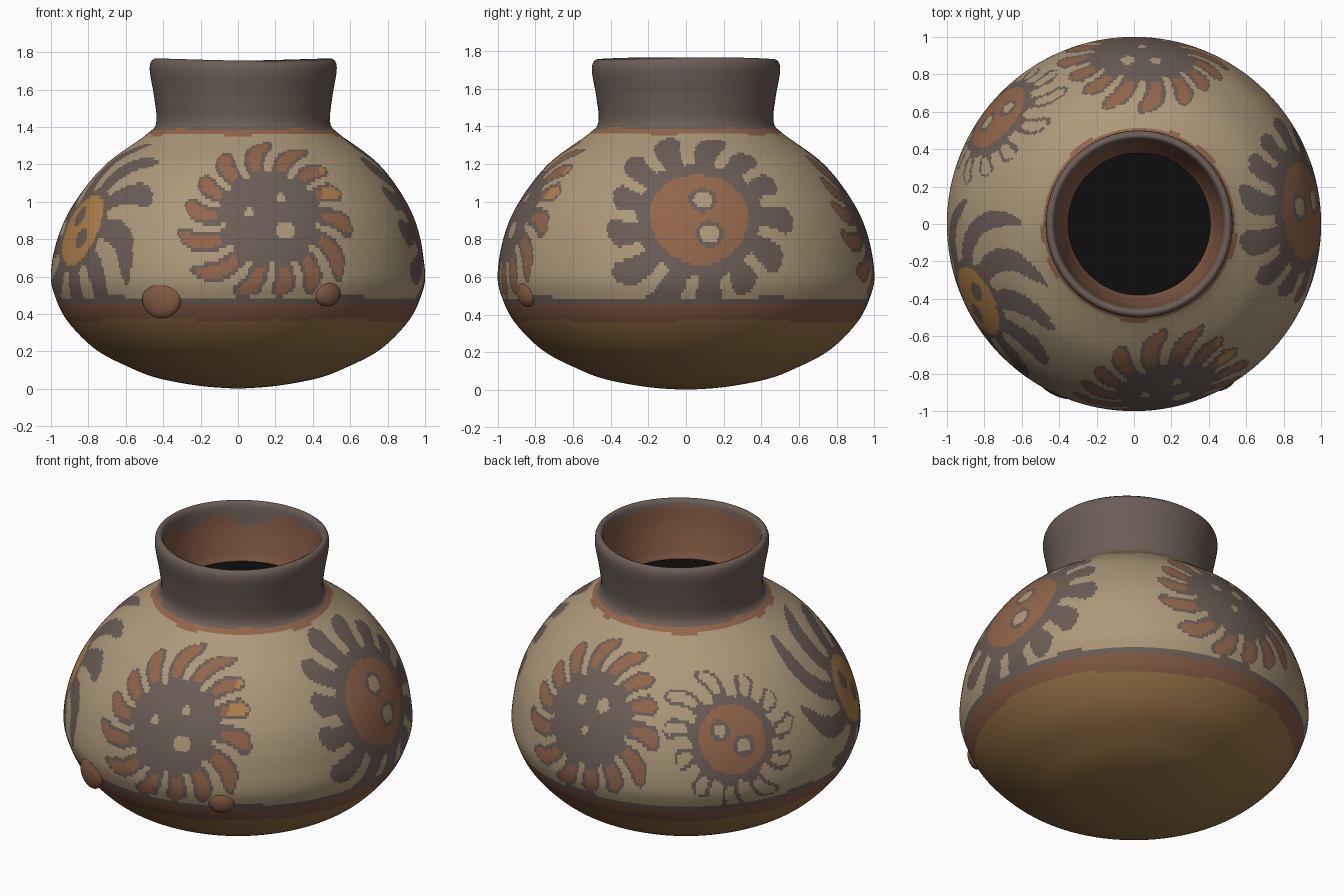
import bpy
import math
from mathutils import Vector

if "Cube" in bpy.data.objects:
    bpy.data.objects.remove(bpy.data.objects["Cube"], do_unlink=True)

# Flat clay and paint colours
COLOURS = {
    "cream_slip": (.42, .32, .195),
    "dark_paint": (.15, .11, .094),
    "terracotta_paint": (.29, .133, .07),
    "ochre_base": (.30, .165, .062),
    "orange_paint": (.44, .22, .07),
    "brown_clay": (.225, .1, .056),
    "black_opening": (.004, .004, .004),
}
CREAM, DARK, TERRA, OCHRE, ORANGE, BROWN, BLACK = range(len(COLOURS))
materials = []
for name, rgb in COLOURS.items():
    mat = bpy.data.materials.new(name)
    mat.use_nodes = True
    mat.diffuse_color = (*rgb, 1)
    bsdf = mat.node_tree.nodes["Principled BSDF"]
    bsdf.inputs["Base Color"].default_value = (*rgb, 1)
    bsdf.inputs["Roughness"].default_value = .8
    materials.append(mat)

# Pot profile (radius, height): round base, shoulder, flared neck, inner neck
PROFILE = [(0, 0), (.2, .015), (.42, .055), (.57, .11), (.76, .21), (.91, .36),
           (.98, .5), (1, .62), (.965, .82), (.885, 1), (.73, 1.2), (.51, 1.365),
           (.465, 1.425), (.475, 1.55), (.5, 1.7), (.485, 1.755), (.455, 1.74),
           (.435, 1.6), (.4, 1.46), (.38, 1.41)]
SEGMENTS = 480
STEP = .018


def resample(points):
    """Catmull-Rom curve through the points, cut at equal steps of length."""
    pts = [Vector(p) for p in points]
    pts = [2 * pts[0] - pts[1]] + pts + [2 * pts[-1] - pts[-2]]
    fine = []
    for a, b, c, d in zip(pts, pts[1:], pts[2:], pts[3:]):
        for k in range(40):
            t = k / 40
            fine.append(.5 * (2 * b + (c - a) * t + (2 * a - 5 * b + 4 * c - d) * t * t
                              + (3 * b - a - 3 * c + d) * t ** 3))
    fine.append(pts[-2])
    out, travelled = [], 0
    for a, b in zip(fine, fine[1:]):
        travelled += (b - a).length
        if travelled >= STEP:
            out.append(b)
            travelled -= STEP
    return out + [fine[-1]]


rings = resample(PROFILE)
top_ring = max(range(len(rings)), key=lambda i: rings[i].y)


def arc_at(z):
    return STEP * min(range(top_ring), key=lambda i: abs(rings[i].y - z))


def neck_shift(z):
    return .028 * min(1, max(0, (z - .7) / .6))


class Sun:
    """Painted sun face: body disc, hooked petals, face disc and eyes."""

    def __init__(self, azimuth, z, petals, body, reach, width, twist, fill,
                 face=0, face_colour=TERRA, eyes=(), eye_colour=CREAM, accent=False):
        self.azimuth, self.s = math.radians(azimuth), arc_at(z)
        self.petals, self.body, self.reach = petals, body, reach
        self.width, self.twist, self.fill = width, twist, fill
        self.face, self.face_colour = face, face_colour
        self.eyes, self.eye_colour, self.accent = eyes, eye_colour, accent

    def colour(self, angle, s, r):
        d = (angle - self.azimuth + math.pi) % math.tau - math.pi
        x, y = d * r, s - self.s
        rad = math.hypot(x, y)
        if rad > self.reach * 1.1:
            return None
        for ex, ey, er in self.eyes:
            gap = math.hypot(x - ex, y - ey) - er
            if gap < 0:
                return self.eye_colour
            if gap < .025:
                return DARK
        if rad < self.face:
            return self.face_colour
        if rad < self.body + .012 * math.sin(9 * math.atan2(y, x)):
            return DARK
        # Petals: clubs that widen outwards and bend at the tip
        cell = math.tau / self.petals
        turn = math.atan2(y, x) + self.twist * (rad - self.body) ** 2
        index = math.floor((turn + cell / 2) / cell) % self.petals
        across = abs((turn + cell / 2) % cell - cell / 2) * rad
        tip = self.reach * (.95 + .09 * math.sin(index * 5))
        t = (rad - self.body) / (tip - self.body)
        if t > 1:
            return None
        half = self.width * (.7 + .5 * t) * math.sqrt(min(1, (1 - t) * 4))
        if across > half:
            return None
        if t > .12 and across < half - .024 and t < .93:
            if self.accent and x > .3 and .05 < y < .35:
                return ORANGE
            return self.fill
        return DARK


SUNS = [
    Sun(-79.5, .93, 14, .27, .52, .064, 4, TERRA, accent=True,
        eyes=[(.075, -.08, .05), (.055, .11, .027), (-.12, .02, .027)]),
    Sun(4.5, .93, 13, .34, .57, .075, 2, DARK, face=.265,
        eyes=[(.02, .1, .05), (.05, -.1, .05)]),
    Sun(88, .93, 14, .27, .5, .064, 4, TERRA,
        eyes=[(.08, .1, .04), (-.07, .1, .03), (0, -.06, .025)]),
    Sun(142, .88, 11, .25, .43, .058, -5, CREAM, face=.2,
        eyes=[(-.07, .06, .035), (.06, -.04, .04)]),
    Sun(206, .87, 9, .24, .6, .08, 5, DARK, face=.2, face_colour=ORANGE,
        eyes=[(-.05, .07, .03), (.06, -.05, .03)], eye_colour=DARK),
]


def paint(i, angle):
    """Colour of the pot wall at a ring and an angle."""
    r, z = rings[i]
    wobble = .008 * math.sin(5 * angle) + .005 * math.sin(13 * angle + 1)
    if i >= top_ring:
        patch = .07 * max(0, math.cos(angle - 2.4)) * (1 + math.sin(7 * angle) / 2)
        return DARK if z > 1.725 - patch + wobble else BROWN
    if z < .36 + wobble:
        return OCHRE
    if z < .445 + wobble / 2:
        return BROWN
    if z < .48 + wobble / 2:
        return DARK
    if z > 1.38 + wobble / 2:
        return DARK
    if z > 1.352 + wobble / 2:
        return TERRA
    for sun in SUNS:
        c = sun.colour(angle, STEP * (i + 1.5), r)
        if c is not None:
            return c
    return CREAM


# Pot wall: one lathed skin, each face coloured by the paint rule
verts, faces, slots = [], [], []
for r, z in rings:
    for j in range(SEGMENTS):
        a = math.tau * j / SEGMENTS
        lip = .006 * math.sin(2 * a + 1) * max(0, min(1, (z - 1.5) * 5))
        verts.append((r * math.cos(a) + neck_shift(z), r * math.sin(a), z + lip))
for i in range(len(rings) - 1):
    for j in range(SEGMENTS):
        k = (j + 1) % SEGMENTS
        lo, hi = i * SEGMENTS, (i + 1) * SEGMENTS
        faces.append((lo + j, lo + k, hi + k, hi + j))
        slots.append(paint(i, math.tau * (j + .5) / SEGMENTS))
faces.append(tuple(reversed(range(SEGMENTS))))
slots.append(OCHRE)
mesh = bpy.data.meshes.new("pot_body")
mesh.from_pydata(verts, [], faces)
for mat in materials:
    mesh.materials.append(mat)
mesh.polygons.foreach_set("material_index", slots)
mesh.polygons.foreach_set("use_smooth", [True] * len(faces))
mesh.update()
bpy.context.collection.objects.link(bpy.data.objects.new("pot_body", mesh))

# Dark opening at the foot of the neck
bpy.ops.mesh.primitive_circle_add(vertices=96, radius=.385, fill_type='NGON',
                                  location=(neck_shift(1.41), 0, 1.412))
opening = bpy.context.object
opening.name = "dark_opening"
opening.data.materials.append(materials[BLACK])


# Flattened clay knobs on the front of the shoulder band
def knob(name, azimuth, z, size):
    a = math.radians(azimuth)
    bpy.ops.mesh.primitive_uv_sphere_add(
        segments=24, ring_count=16, rotation=(0, 0, a),
        location=(.965 * math.cos(a), .965 * math.sin(a), z))
    ob = bpy.context.object
    ob.name = name
    ob.scale = (.045, size, size * .92)
    ob.data.materials.append(materials[BROWN])
    bpy.ops.object.shade_smooth()


knob("right_knob", -115, .48, .112)
knob("left_knob", -60.5, .515, .08)
